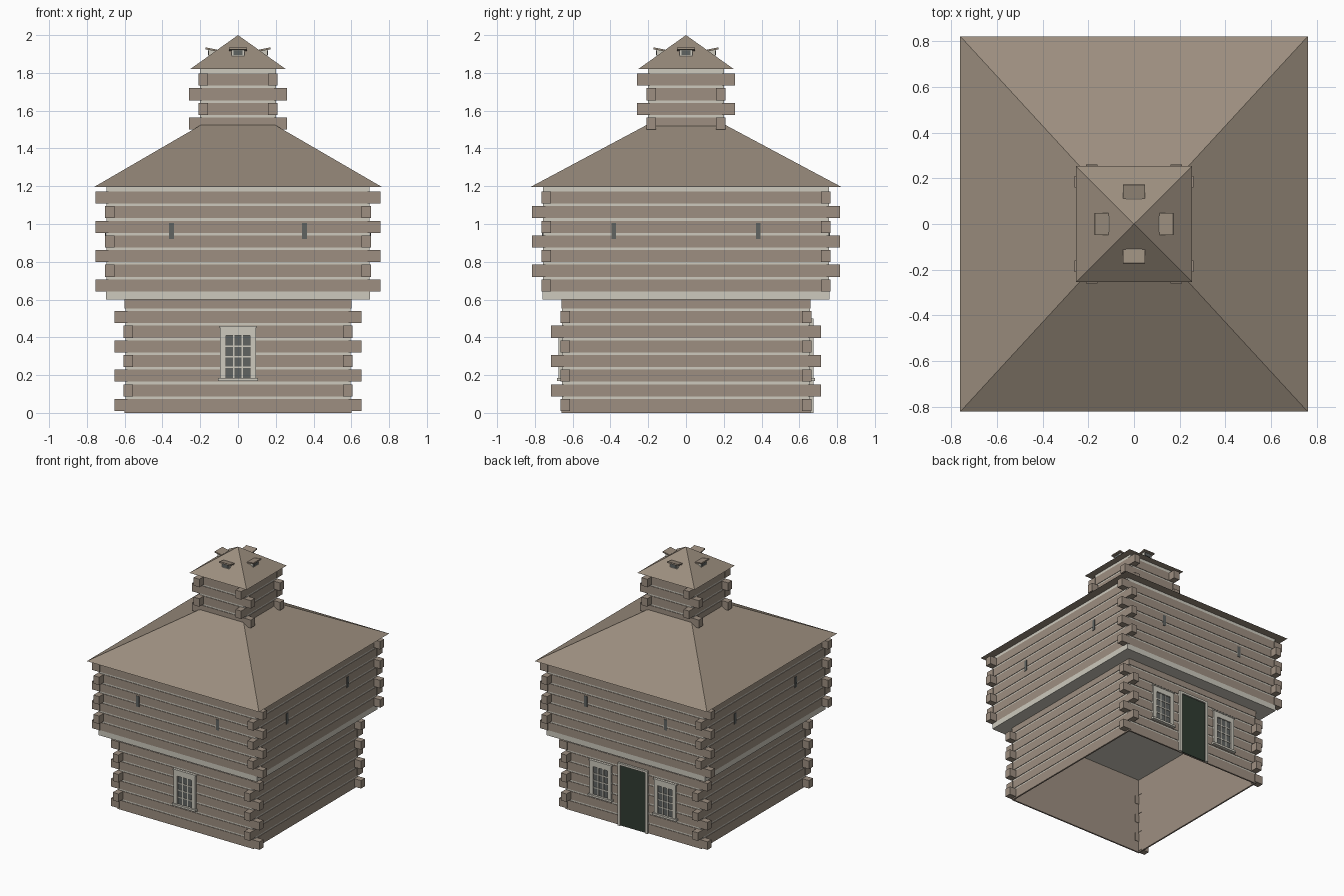
import bpy, bmesh, math
from mathutils import Matrix, Vector

if "Cube" in bpy.data.objects:
    bpy.data.objects.remove(bpy.data.objects["Cube"])


def material(name, rgb):
    m = bpy.data.materials.new(name)
    m.diffuse_color = (*rgb, 1)
    m.use_nodes = True
    m.node_tree.nodes["Principled BSDF"].inputs["Base Color"].default_value = m.diffuse_color
    return m


LOG = material("weathered_log", (0.34, 0.275, 0.22))
ROOF = material("roof_shingle", (0.33, 0.27, 0.21))
PALE = material("pale_chinking", (0.61, 0.585, 0.51))
GLASS = material("grey_glass", (0.115, 0.125, 0.12))
DOOR = material("dark_green_door", (0.03, 0.045, 0.032))
PITCH = 0.0775
LOG_H = 0.064


def finish(bm, name, mats):
    bmesh.ops.recalc_face_normals(bm, faces=bm.faces)
    me = bpy.data.meshes.new(name)
    bm.to_mesh(me)
    bm.free()
    for m in mats:
        me.materials.append(m)
    ob = bpy.data.objects.new(name, me)
    bpy.context.collection.objects.link(ob)
    return ob


def add_box(bm, x0, x1, y0, y1, z0, z1, mat=0, xf=None):
    size = Matrix.Diagonal((x1 - x0, y1 - y0, z1 - z0, 1))
    mid = Matrix.Translation(((x0 + x1) / 2, (y0 + y1) / 2, (z0 + z1) / 2))
    vs = bmesh.ops.create_cube(bm, size=1, matrix=(xf or Matrix()) @ mid @ size)["verts"]
    for f in {f for v in vs for f in v.link_faces}:
        f.material_index = mat


def rect(bm, hx, hy, z):
    return [bm.verts.new((sx * hx, sy * hy, z)) for sx, sy in ((-1, -1), (1, -1), (1, 1), (-1, 1))]


def loft(bm, a, b, mat):
    for i in range(4):
        f = bm.faces.new((a[i], a[(i + 1) % 4], b[(i + 1) % 4], b[i]))
        f.material_index = mat


def log_storey(name, hx, hy, z0, z1, first, count, blocks, floor):
    """Four log walls as one stepped shell: proud logs, recessed chinking."""
    bm = bmesh.new()
    d = 0.004
    rings = []          # (z, inset, material of the band above)
    if floor:
        rings += [(z0, 0, 1), (first, 0, 1)]
    for k in range(count):
        a = first + k * PITCH
        rings += [(a, 0, 0), (min(a + LOG_H, z1), 0, 0 if k == count - 1 and a + LOG_H >= z1 else 1)]
        if a + LOG_H < z1:
            rings += [(a + LOG_H, d, 1), (min(a + PITCH, z1) if k < count - 1 else z1, d, 0)]
    prev = None
    for z, inset, mat in rings:
        cur = rect(bm, hx - inset, hy - inset, z)
        if prev:
            flat = abs(prev[1] - z) < 1e-6
            loft(bm, prev[0], cur, 0 if flat else prev[2])
        elif floor:
            bm.faces.new(cur).material_index = 1
        prev = (cur, z, mat)
    if floor:
        bm.faces.new(prev[0])
    else:               # plain inner lining, open at the bottom
        lo, hi = rect(bm, hx - 0.012, hy - 0.012, z0), rect(bm, hx - 0.012, hy - 0.012, z1)
        loft(bm, lo, hi, 0)
        loft(bm, rings and rect(bm, hx, hy, z0), rect(bm, hx - 0.012, hy - 0.012, z0), 0)
    bmesh.ops.remove_doubles(bm, verts=bm.verts, dist=1e-5)
    finish(bm, name + "_walls", [LOG, PALE])

    # log ends crossing at the corners, alternating direction each course
    bm = bmesh.new()
    for k in range(blocks):
        a = first + k * PITCH
        ex, ey = ((0.055, -0.015), (0.005, -0.045))[::1 if k % 2 == 0 else -1]
        for sx in (-1, 1):
            for sy in (-1, 1):
                xs = sorted((sx * (hx + ex[0]), sx * (hx + ex[1])))
                ys = sorted((sy * (hy + ey[0]), sy * (hy + ey[1])))
                add_box(bm, *xs, *ys, a, a + LOG_H)
    finish(bm, name + "_log_ends", [LOG])


log_storey("lower_storey", 0.60, 0.66, 0.0, 0.60, 0.01, 8, 7, False)
log_storey("upper_storey", 0.70, 0.76, 0.60, 1.20, 0.643, 7, 7, True)
log_storey("cupola", 0.205, 0.205, 1.48, 1.82, 1.50, 4, 4, True)

# sill log on the ground
bm = bmesh.new()
loft(bm, rect(bm, 0.60, 0.66, 0), rect(bm, 0.60, 0.66, 0.012), 0)
finish(bm, "ground_sill", [LOG])

# main hipped roof
bm = bmesh.new()
lo, hi = rect(bm, 0.76, 0.821, 1.197), rect(bm, 0.195, 0.207, 1.525)
loft(bm, lo, hi, 0)
bm.faces.new(lo)
bm.faces.new(hi)
finish(bm, "main_roof", [ROOF])

# pyramid roof of the cupola
bm = bmesh.new()
lo = rect(bm, 0.253, 0.253, 1.82)
tip = bm.verts.new((0, 0, 2.0))
for i in range(4):
    bm.faces.new((lo[i], lo[(i + 1) % 4], tip))
bm.faces.new(lo)
finish(bm, "cupola_roof", [ROOF])


# small hooded vents on the four cupola roof faces
for i, side in enumerate(("front", "right", "back", "left")):
    R = Matrix.Rotation(i * math.pi / 2, 4, "Z")
    bm = bmesh.new()
    add_box(bm, -0.034, 0.034, -0.156, -0.10, 1.884, 1.922, 1, R)
    add_box(bm, -0.025, 0.025, -0.159, -0.155, 1.894, 1.919, 2, R)
    tilt = Matrix.Translation((0, -0.142, 1.924)) @ Matrix.Rotation(math.radians(-11), 4, "X")
    add_box(bm, -0.048, 0.048, -0.031, 0.031, -0.005, 0.005, 0, R @ tilt)
    finish(bm, side + "_roof_vent", [ROOF, PALE, GLASS])


def window(name, xf):
    """Sash window facing -y, wall plane at y = 0."""
    bm = bmesh.new()
    add_box(bm, -0.064, 0.064, -0.006, 0.004, 0.185, 0.412, 1, xf)
    for s in (-1, 1):
        x = sorted((s * 0.064, s * 0.095))
        add_box(bm, *x, -0.015, 0.004, 0.18, 0.455, 0, xf)
        add_box(bm, s * 0.022 - 0.004, s * 0.022 + 0.004, -0.010, 0, 0.185, 0.412, 0, xf)
    add_box(bm, -0.064, 0.064, -0.015, 0.004, 0.410, 0.455, 0, xf)
    add_box(bm, -0.101, 0.101, -0.019, 0.004, 0.451, 0.460, 0, xf)
    add_box(bm, -0.105, 0.105, -0.024, 0.004, 0.170, 0.186, 0, xf)
    for k in range(1, 4):
        z = 0.186 + k * 0.056
        add_box(bm, -0.064, 0.064, -0.010, 0, z - 0.004, z + 0.004, 0, xf)
    finish(bm, name, [PALE, GLASS])


turn = Matrix.Rotation(math.pi, 4, "Z")
window("front_window", Matrix.Translation((0, -0.66, 0)))
for name, x in (("back_window_a", 0.285), ("back_window_b", -0.285)):
    window(name, Matrix.Translation((x, 0.66, 0)) @ turn)

# back door with its frame
bm = bmesh.new()
add_box(bm, -0.11, 0.11, 0.655, 0.666, 0.0, 0.485, 1)
for s in (-1, 1):
    add_box(bm, *sorted((s * 0.11, s * 0.133)), 0.655, 0.676, 0.0, 0.50)
add_box(bm, -0.11, 0.11, 0.655, 0.676, 0.483, 0.50)
finish(bm, "back_door", [PALE, DOOR])

# loopholes in the upper storey
bm = bmesh.new()
for s in (-1, 1):
    for t in (-1, 1):
        add_box(bm, s * 0.352 - 0.013, s * 0.352 + 0.013, t * 0.7605 - 0.0025, t * 0.7605 + 0.0025, 0.92, 1.005)
        add_box(bm, t * 0.7005 - 0.0025, t * 0.7005 + 0.0025, s * 0.382 - 0.012, s * 0.382 + 0.012, 0.92, 1.005)
finish(bm, "loopholes", [GLASS])
